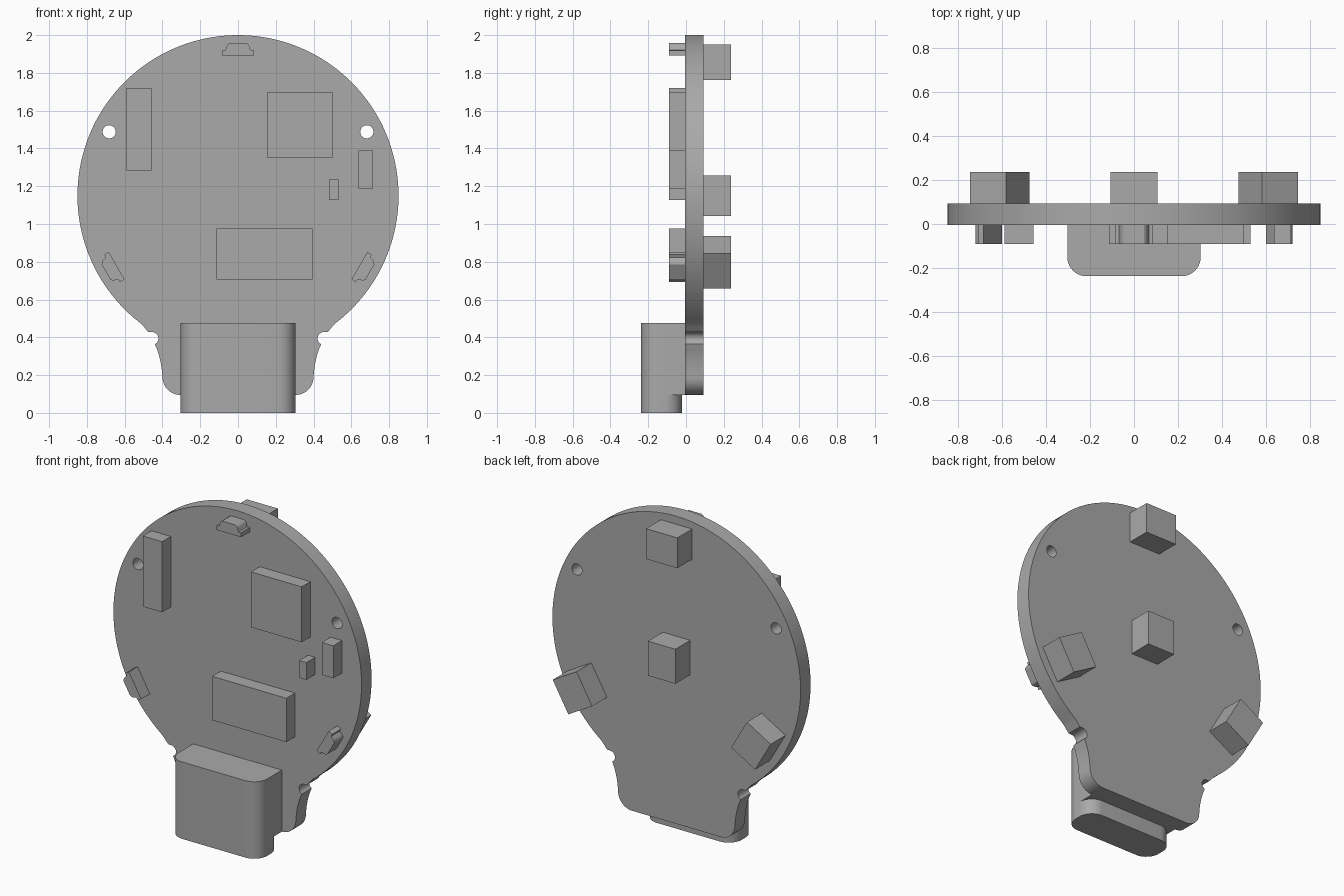
import bpy, bmesh, math
from mathutils import Matrix, Vector

if "Cube" in bpy.data.objects:
    bpy.data.objects.remove(bpy.data.objects["Cube"])

grey = bpy.data.materials.new("plain grey")
grey.diffuse_color = (0.4, 0.4, 0.4, 1)
grey.use_nodes = True
grey.node_tree.nodes["Principled BSDF"].inputs["Base Color"].default_value = grey.diffuse_color

CZ, R = 1.15, 0.85            # disc centre height and radius
FRONT, BACK = -0.005, 0.093   # board faces


def arc(cx, cy, r, a0, a1, n):
    return [(cx + r * math.cos(math.radians(a0 + (a1 - a0) * i / n)),
             cy + r * math.sin(math.radians(a0 + (a1 - a0) * i / n))) for i in range(n + 1)]


def prism(name, pts, lo, hi, axis="Y", smooth=True):
    """Extrude a closed profile: (x, z) along Y, or (x, y) along Z."""
    bm = bmesh.new()
    place = (lambda p, d: (p[0], d, p[1])) if axis == "Y" else (lambda p, d: (p[0], p[1], d))
    face = bm.faces.new([bm.verts.new(place(p, lo)) for p in pts])
    out = bmesh.ops.extrude_face_region(bm, geom=[face])["geom"]
    shift = Vector(place((0, 0), hi - lo))
    bmesh.ops.translate(bm, vec=shift, verts=[v for v in out if isinstance(v, bmesh.types.BMVert)])
    bmesh.ops.recalc_face_normals(bm, faces=bm.faces)
    me = bpy.data.meshes.new(name)
    bm.to_mesh(me)
    bm.free()
    me.materials.append(grey)
    ob = bpy.data.objects.new(name, me)
    bpy.context.collection.objects.link(ob)
    if smooth:
        shade(ob)
    return ob


def shade(ob):
    bpy.ops.object.select_all(action="DESELECT")
    ob.select_set(True)
    bpy.context.view_layer.objects.active = ob
    bpy.ops.object.shade_smooth_by_angle(angle=math.radians(30))


def rect(x0, x1, z0, z1):
    return [(x0, z0), (x1, z0), (x1, z1), (x0, z1)]


def turned(pts, deg):
    """Rotate a profile about the disc centre."""
    rot = Matrix.Rotation(math.radians(deg), 2)
    return [tuple(rot @ Vector((x, z - CZ)) + Vector((0, CZ))) for x, z in pts]


# Board: right half from the bottom up to the disc, then mirrored
foot = arc(0.305, 0.19, 0.095, -90, 0, 10)
foot += [(0.403, 0.225), (0.408, 0.26), (0.417, 0.30), (0.428, 0.335), (0.44, 0.362),
         (0.455, 0.428), (0.474, 0.428), (0.484, 0.438), (0.498, 0.456)]
disc = arc(0, CZ, R, -52.4, 232.4, 110)
board = prism("board", foot + disc + [(-x, z) for x, z in reversed(foot)],
              FRONT, BACK, smooth=False)

# Mounting holes and edge notches
for s in (-1, 1):
    for x, z, r in ((0.682, 1.488, 0.035), (0.455, 0.394, 0.034)):
        cutter = prism("hole_cutter", arc(s * x, z, r, 0, 345, 23), -0.1, 0.2, smooth=False)
        mod = board.modifiers.new("hole", "BOOLEAN")
        mod.object, mod.operation, mod.solver = cutter, "DIFFERENCE", "EXACT"
        bpy.context.view_layer.objects.active = board
        bpy.ops.object.modifier_apply(modifier=mod.name)
        bpy.data.objects.remove(cutter)
shade(board)

# Front components
for name, box in {
    "tall_header": (-0.589, -0.457, 1.282, 1.719),
    "square_chip": (0.153, 0.499, 1.352, 1.695),
    "side_component": (0.637, 0.716, 1.187, 1.388),
    "small_component": (0.483, 0.531, 1.128, 1.235),
    "wide_chip": (-0.114, 0.394, 0.706, 0.977),
}.items():
    prism(name, rect(*box), -0.09, FRONT, smooth=False)

# Three side lamps on the front and three blocks on the back, 120 degrees apart
half = [(0.084, 1.892), (0.084, 1.919), (0.068, 1.92), (0.064, 1.928),
        (0.061, 1.941), (0.055, 1.951), (0.045, 1.957)]
lamp = half + [(-x, z) for x, z in reversed(half)]
for i in range(3):
    prism(f"lamp_{i + 1}", turned(lamp, 120 * i), -0.09, FRONT)
    prism(f"back_block_{i + 1}", turned(rect(-0.107, 0.107, 1.762, 1.95), 120 * i),
          BACK, 0.238, smooth=False)
prism("back_block_centre", rect(-0.094, 0.094, 1.043, 1.257), BACK, 0.238, smooth=False)

# Connector: upper body seated on the board, fully rounded lower end
W, r, y0, y1 = 0.304, 0.088, -0.238, -0.022
front_round = arc(-W + r, y0 + r, r, 180, 270, 10) + arc(W - r, y0 + r, r, 270, 360, 10)
back_round = arc(W - r, y1 - r, r, 0, 90, 10) + arc(-W + r, y1 - r, r, 90, 180, 10)
prism("connector_body", front_round + [(W, FRONT), (-W, FRONT)], 0.095, 0.476, "Z")
prism("connector_end", front_round + back_round, 0, 0.095, "Z")
